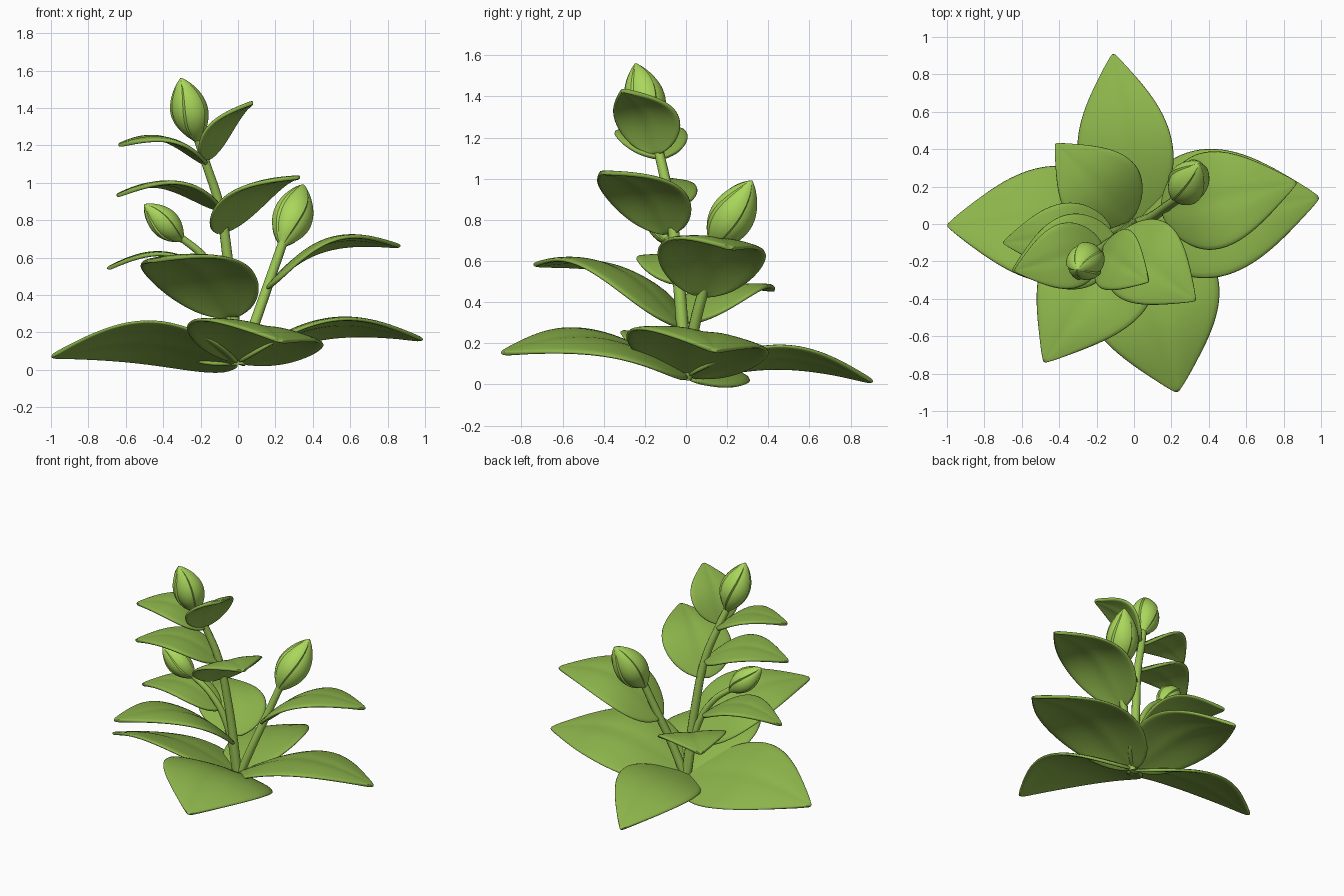
import bpy, bmesh, math
from mathutils import Vector

if "Cube" in bpy.data.objects:
    bpy.data.objects.remove(bpy.data.objects["Cube"])


def material(name, rgb):
    m = bpy.data.materials.new(name)
    m.diffuse_color = (*rgb, 1)
    m.use_nodes = True
    m.node_tree.nodes["Principled BSDF"].inputs["Base Color"].default_value = m.diffuse_color
    return m


LEAF = material("leaf green", (0.265, 0.46, 0.07))
STEM = material("stem green", (0.33, 0.56, 0.09))
BUD = material("bud light green", (0.40, 0.68, 0.105))


def make(name, verts, faces, mat):
    me = bpy.data.meshes.new(name)
    me.from_pydata(verts, [], faces)
    bm = bmesh.new()
    bm.from_mesh(me)
    bmesh.ops.recalc_face_normals(bm, faces=bm.faces)
    bm.to_mesh(me)
    bm.free()
    me.materials.append(mat)
    for p in me.polygons:
        p.use_smooth = True
    ob = bpy.data.objects.new(name, me)
    bpy.context.collection.objects.link(ob)
    return ob


# arched, gently domed and tilted leaf from base to pointed tip
def leaf(name, base, tip, half, cup, bow, roll, nt=22, nv=10):
    base, tip = Vector(base), Vector(tip)
    d = tip - base
    side = d.cross(Vector((0, 0, 1))).normalized()
    up = side.cross(d).normalized()
    verts, faces = [], []
    for i in range(nt + 1):
        t = i / nt
        tt = min(max(t, 0.004), 0.9985)
        w = half * math.sin(math.pi * tt ** 0.8) ** 0.69 * (1 - 0.45 * t ** 5)
        for j in range(nv + 1):
            v = 2 * j / nv - 1
            lift = bow * math.sin(math.pi * t) + w * (cup * abs(v) ** 2 + roll * v)
            lift -= 0.04 * half * math.exp(-(v / 0.15) ** 2) * math.sin(math.pi * t)
            verts.append(base + d * t + side * (w * v) + up * lift)
    for i in range(nt):
        for j in range(nv):
            a = i * (nv + 1) + j
            faces.append((a, a + 1, a + nv + 2, a + nv + 1))
    ob = make(name, verts, faces, LEAF)
    s = ob.modifiers.new("thickness", "SOLIDIFY")
    s.thickness = 0.022
    s.offset = 0
    r = ob.modifiers.new("round", "SUBSURF")
    r.levels = r.render_levels = 1


# tapered stem along a smooth curve
def stem(name, pts, r0, r1):
    cu = bpy.data.curves.new(name, "CURVE")
    cu.dimensions = "3D"
    cu.bevel_depth = 1
    cu.bevel_resolution = 3
    cu.use_fill_caps = True
    sp = cu.splines.new("BEZIER")
    sp.bezier_points.add(len(pts) - 1)
    for k, (bp, p) in enumerate(zip(sp.bezier_points, pts)):
        bp.co = p
        bp.handle_left_type = bp.handle_right_type = "AUTO"
        bp.radius = r0 + (r1 - r0) * k / (len(pts) - 1)
    cu.materials.append(STEM)
    ob = bpy.data.objects.new(name, cu)
    bpy.context.collection.objects.link(ob)


# closed bud with overlapping, slightly twisted petals
def bud(name, base, tip, radius, petals=5, nt=20, na=60):
    base, tip = Vector(base), Vector(tip)
    d = tip - base
    q = d.to_track_quat("Z", "Y")
    verts, faces = [], []
    for i in range(nt + 1):
        t = i / nt
        tt = min(max(t, 0.02), 0.995)
        prof = radius * math.sin(math.pi * tt ** 0.95) ** 0.75
        for j in range(na):
            a = 2 * math.pi * j / na
            f = (j % (na // petals)) / (na // petals)
            b = a + 0.5 * t
            r = prof * (0.93 + 0.11 * f)
            verts.append(base + q @ Vector((r * math.cos(b), r * math.sin(b), t * d.length)))
    for i in range(nt):
        for j in range(na):
            k = (j + 1) % na
            faces.append((i * na + j, i * na + k, (i + 1) * na + k, (i + 1) * na + j))
    faces.append(tuple(range(na)))
    faces.append(tuple(nt * na + j for j in range(na)))
    ob = make(name, verts, faces, BUD)
    # crisp petal seams
    bpy.context.view_layer.objects.active = ob
    ob.select_set(True)
    bpy.ops.object.shade_smooth_by_angle(angle=math.radians(35))
    ob.select_set(False)


# name, base, tip, half width, cup, bow, roll
LEAVES = [
    # ground rosette
    ("ground_leaf_left", (0, 0, .03), (-1.0, -.01, .07), .32, -.06, .115, -.37),
    ("ground_leaf_back", (0, 0, .04), (-.11, .91, .012), .26, -.06, .12, .22),
    ("ground_leaf_right", (0, 0, .04), (.99, .14, .16), .35, -.12, .155, .16),
    ("ground_leaf_front", (0, 0, .04), (.23, -.90, .15), .37, -.10, .14, .19),
    # middle leaves
    ("middle_leaf_front", (-.03, -.03, .28), (-.48, -.74, .58), .31, -.12, .15, -.12),
    ("middle_leaf_right", (.15, .07, .43), (.87, .22, .66), .265, -.12, .15, .14),
    ("middle_leaf_back", (-.02, .02, .30), (-.42, .43, .46), .23, -.03, .09, 0),
    ("middle_leaf_left", (-.12, -.04, .49), (-.70, -.10, .54), .18, -.05, .11, 0),
    # upper leaves
    ("upper_leaf_left", (-.10, -.08, .86), (-.65, -.25, .93), .205, -.06, .105, -.05),
    ("upper_leaf_right", (-.10, -.08, .73), (.33, -.41, 1.03), .24, -.10, .10, -.06),
    ("top_leaf_left", (-.17, -.12, 1.10), (-.64, -.25, 1.20), .18, -.06, .09, .06),
    ("top_leaf_right", (-.17, -.14, 1.12), (.08, -.31, 1.43), .175, -.08, .07, -.14),
]
for spec in LEAVES:
    leaf(*spec)

# stems
stem("main_stem", [(0, 0, .03), (-.05, -.04, .55), (-.10, -.08, .88),
                   (-.17, -.125, 1.10), (-.225, -.17, 1.26)], .031, .022)
stem("right_stem", [(.01, 0, .03), (.10, .04, .28), (.17, .09, .48), (.25, .145, .71)], .029, .025)
stem("left_stem", [(-.01, 0, .03), (-.08, -.03, .42), (-.18, -.06, .60), (-.32, -.09, .72)], .025, .019)

# buds
bud("top_bud", (-.215, -.16, 1.22), (-.305, -.245, 1.56), .10)
bud("right_bud", (.235, .13, .66), (.35, .32, .99), .108)
bud("left_bud", (-.295, -.08, .69), (-.50, -.15, .885), .078)
